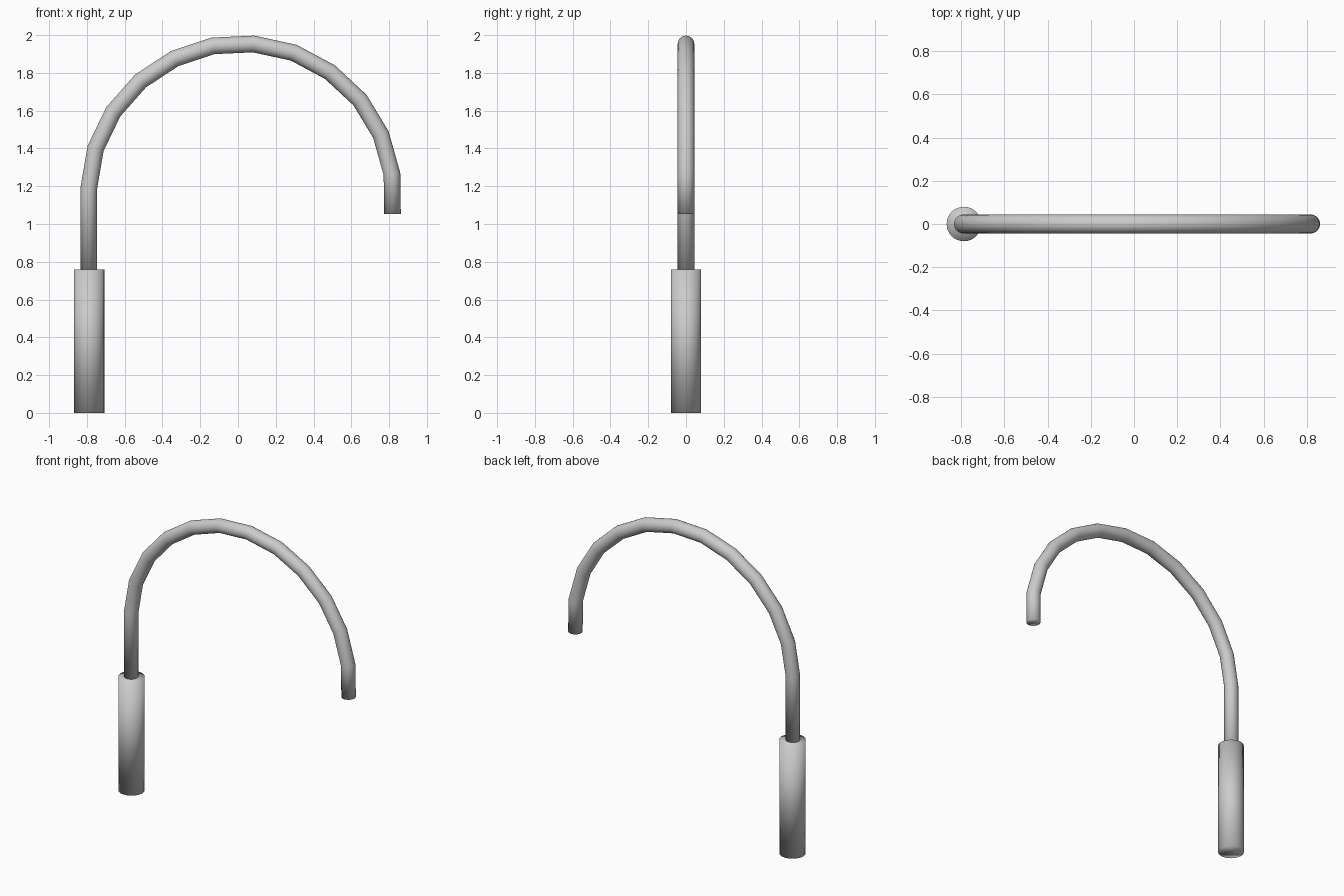
import bpy
import bmesh
import math
from mathutils import Vector

cube = bpy.data.objects.get("Cube")
if cube:
    bpy.data.objects.remove(cube, do_unlink=True)

SIDES = 32

metal = bpy.data.materials.new("light_grey_metal")
metal.use_nodes = True
metal.diffuse_color = (0.6, 0.6, 0.6, 1)
metal.node_tree.nodes["Principled BSDF"].inputs["Base Color"].default_value = (0.6, 0.6, 0.6, 1)


def sweep(name, path, radius):
    """Closed round tube along a path in the XZ plane, with mitred joints."""
    pts = [Vector((x, 0, z)) for x, z in path]
    dirs = [(b - a).normalized() for a, b in zip(pts, pts[1:])]
    bm = bmesh.new()
    rings = []
    for i, p in enumerate(pts):
        before, after = dirs[max(i - 1, 0)], dirs[min(i, len(dirs) - 1)]
        tangent = (before + after).normalized()
        side = Vector((tangent.z, 0, -tangent.x)) / tangent.dot(after)
        ring = []
        for k in range(SIDES):
            a = 2 * math.pi * k / SIDES
            offset = side * math.cos(a) + Vector((0, math.sin(a), 0))
            ring.append(bm.verts.new(p + offset * radius))
        rings.append(ring)
    for lower, upper in zip(rings, rings[1:]):
        for k in range(SIDES):
            n = (k + 1) % SIDES
            bm.faces.new((lower[k], lower[n], upper[n], upper[k]))
    bm.faces.new(rings[0])
    bm.faces.new(rings[-1])
    bmesh.ops.recalc_face_normals(bm, faces=bm.faces)
    # Soft shading runs over the end caps too
    for f in bm.faces:
        f.smooth = True
    mesh = bpy.data.meshes.new(name)
    bm.to_mesh(mesh)
    bm.free()
    mesh.materials.append(metal)
    obj = bpy.data.objects.new(name, mesh)
    bpy.context.collection.objects.link(obj)
    return obj


# Thick upright base
sweep("base_post", [(-0.788, 0), (-0.788, 0.76)], 0.08)

# Thin neck rising from the base and hooking over in a faceted arch
sweep("curved_neck", [
    (-0.79, 0.755), (-0.79, 1.19), (-0.754, 1.4), (-0.661, 1.593),
    (-0.516, 1.757), (-0.335, 1.876), (-0.132, 1.943), (0.082, 1.953),
    (0.295, 1.907), (0.487, 1.804), (0.646, 1.656), (0.756, 1.474),
    (0.815, 1.265), (0.818, 1.053),
], 0.044)
